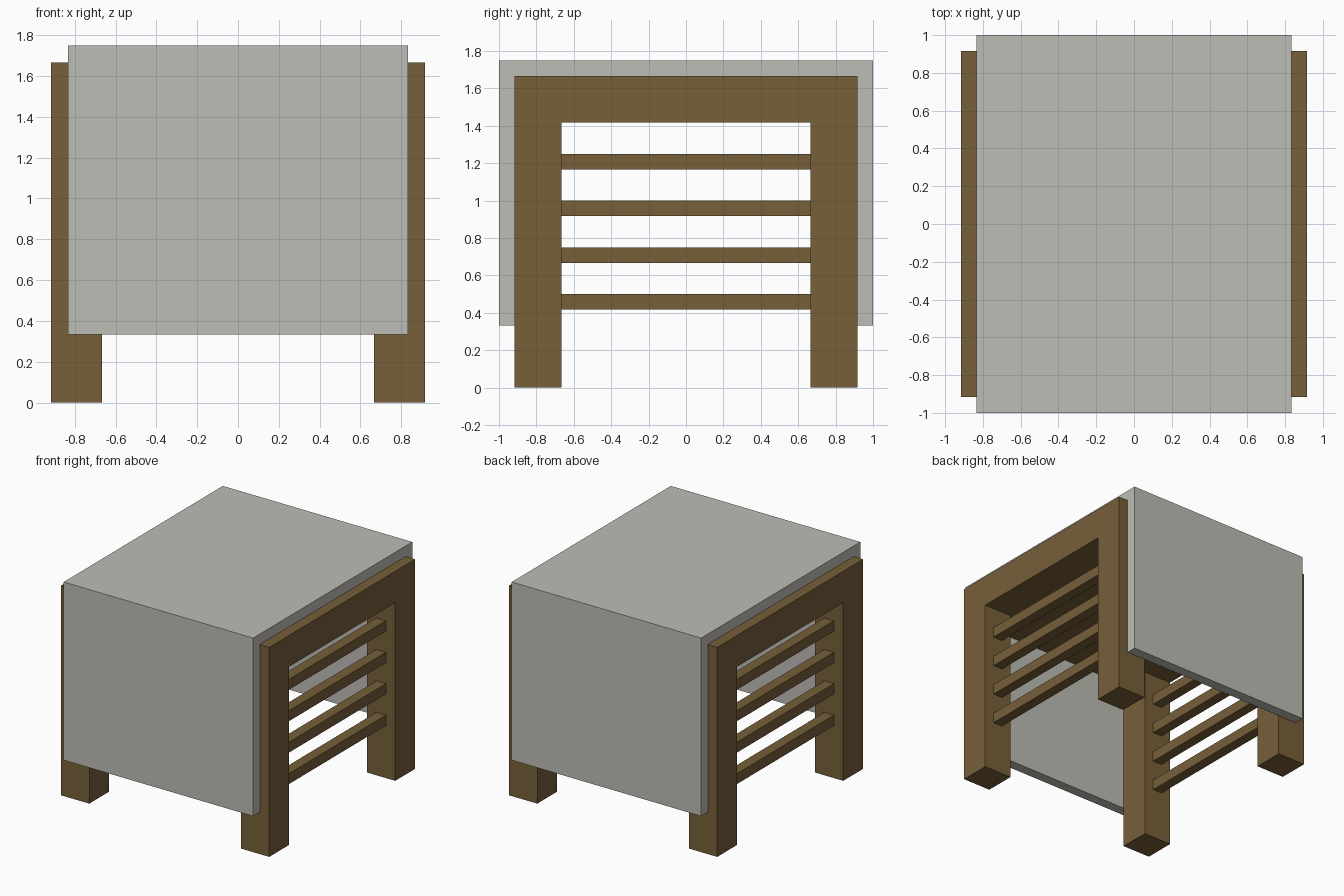
import bpy
import bmesh

if "Cube" in bpy.data.objects:
    bpy.data.objects.remove(bpy.data.objects["Cube"])

U = 1 / 12  # design unit


def material(name, color):
    m = bpy.data.materials.new(name)
    m.diffuse_color = (*color, 1)
    m.use_nodes = True
    m.node_tree.nodes["Principled BSDF"].inputs["Base Color"].default_value = m.diffuse_color
    return m


wood = material("brown_wood", (0.184, 0.115, 0.042))
cloth = material("pale_grey", (0.515, 0.509, 0.468))


def finish(name, bm, mat):
    bmesh.ops.recalc_face_normals(bm, faces=bm.faces)
    mesh = bpy.data.meshes.new(name)
    bm.to_mesh(mesh)
    bm.free()
    mesh.materials.append(mat)
    ob = bpy.data.objects.new(name, mesh)
    bpy.context.collection.objects.link(ob)
    return ob


def extrude(bm, faces, vec):
    r = bmesh.ops.extrude_face_region(bm, geom=faces, use_keep_orig=False)
    verts = [g for g in r["geom"] if isinstance(g, bmesh.types.BMVert)]
    bmesh.ops.translate(bm, verts=verts, vec=vec)


# Table frame: thick top slab with four square legs drawn down from its corners
bm = bmesh.new()
cuts = [-11 * U, -8 * U, 8 * U, 11 * U]
for level in (17 * U, 20 * U):
    grid = [[bm.verts.new((x, y, level)) for y in cuts] for x in cuts]
    for i in range(3):
        for j in range(3):
            bm.faces.new((grid[i][j], grid[i + 1][j],
                          grid[i + 1][j + 1], grid[i][j + 1]))
    if level < 18 * U:
        low = grid
rim = [(i, 0) for i in range(3)] + [(3, i) for i in range(3)]
rim += [(3 - i, 3) for i in range(3)] + [(0, 3 - i) for i in range(3)]
for (a, b), (c, d) in zip(rim, rim[1:] + rim[:1]):
    bm.faces.new((low[a][b], low[c][d], grid[c][d], grid[a][b]))
bmesh.ops.recalc_face_normals(bm, faces=bm.faces)
corners = [f for f in bm.faces if f.normal.z < -0.9
           and min(abs(f.calc_center_median().x), abs(f.calc_center_median().y)) > 8 * U]
for f in corners:
    extrude(bm, [f], (0, 0, -17 * U))
bmesh.ops.dissolve_limit(bm, angle_limit=0.01, verts=bm.verts, edges=bm.edges)
finish("table_frame", bm, wood)

# Cover: folded sheet over the top, hanging down at front and back
bm = bmesh.new()
profile = [(-12, 4), (-11, 4), (-11, 20), (11, 20), (11, 4), (12, 4), (12, 21), (-12, 21)]
face = bm.faces.new([bm.verts.new((-10 * U, y * U, z * U)) for y, z in profile])
r = bmesh.ops.extrude_face_region(bm, geom=[face], use_keep_orig=True)
bmesh.ops.translate(bm, vec=(20 * U, 0, 0),
                    verts=[g for g in r["geom"] if isinstance(g, bmesh.types.BMVert)])
finish("draped_cover", bm, cloth)

# Slats: four thin bars between the legs on each side
for side, sign in (("right", 1), ("left", -1)):
    for n in range(4):
        bm = bmesh.new()
        bmesh.ops.create_cube(bm, size=1)
        bmesh.ops.scale(bm, vec=(U, 16 * U, U), verts=bm.verts)
        bmesh.ops.translate(bm, vec=(sign * 9.5 * U, 0, (5.5 + 3 * n) * U), verts=bm.verts)
        finish(f"{side}_slat_{n + 1}", bm, wood)
